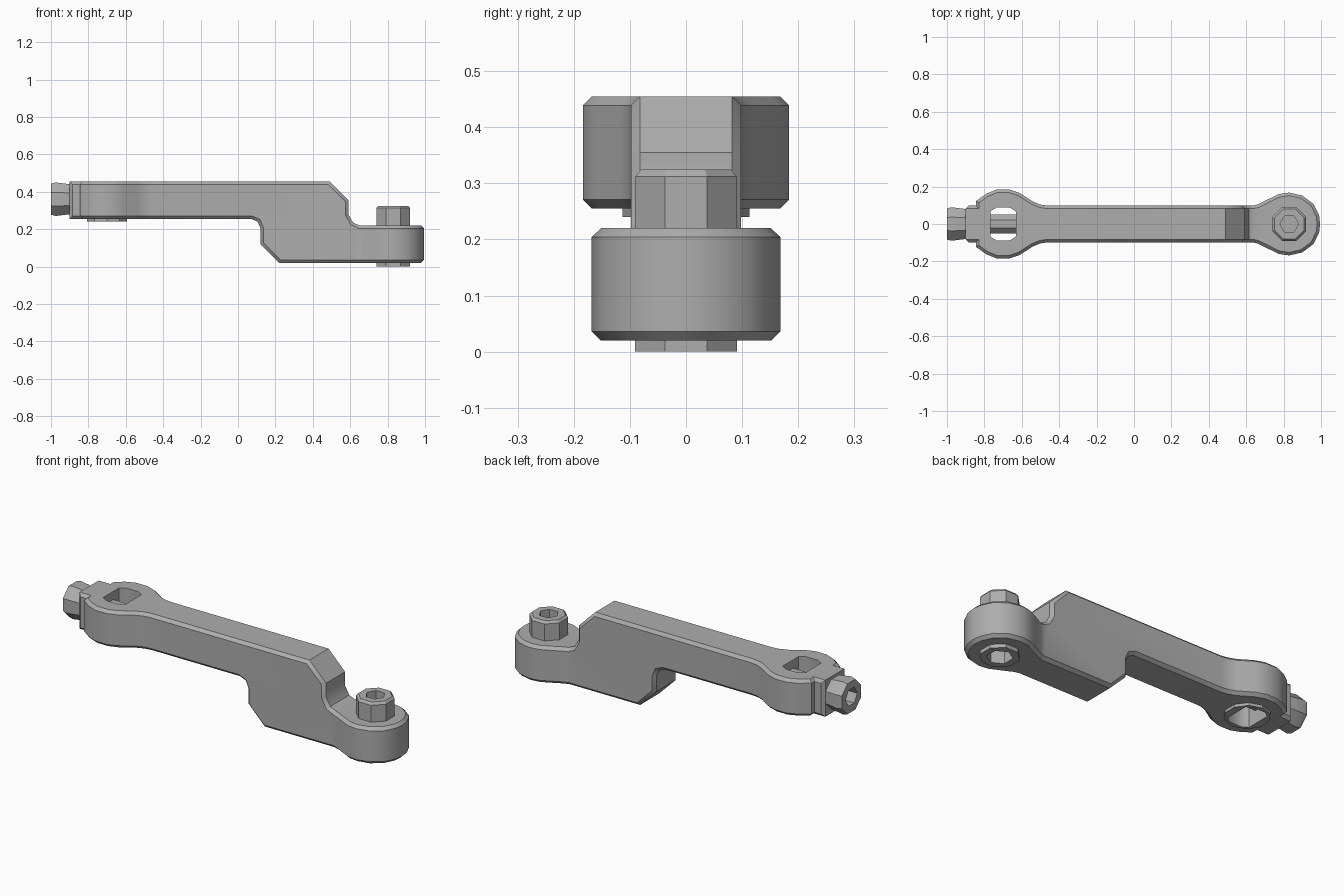
import bpy, bmesh, math
from mathutils import Vector, Matrix

cube = bpy.data.objects.get("Cube")
if cube:
    bpy.data.objects.remove(cube)

steel = bpy.data.materials.new("plain_grey_metal")
steel.use_nodes = True
GREY = (0.42, 0.42, 0.42, 1)
steel.diffuse_color = GREY
steel.node_tree.nodes["Principled BSDF"].inputs["Base Color"].default_value = GREY

UPRIGHT = Matrix.Identity(4)
SIDEWAYS = Matrix.Rotation(math.radians(90), 4, 'X')     # local z -> -y
ENDWAYS = Matrix.Rotation(math.radians(-90), 4, 'Y')     # local z -> -x


def inset(points, d):
    """Mitred inward offset of a counter-clockwise outline."""
    out = []
    for i, p in enumerate(points):
        p = Vector(p)
        a = (p - Vector(points[i - 1])).normalized()
        b = (Vector(points[(i + 1) % len(points)]) - p).normalized()
        na, nb = Vector((-a.y, a.x)), Vector((-b.y, b.x))
        out.append(p + (na + nb) * d / (1 + na.dot(nb)))
    return out


def loft(name, rings, matrix=UPRIGHT):
    """Closed solid from a stack of (outline, height) sections."""
    bm = bmesh.new()
    loops = [[bm.verts.new((x, y, z)) for x, y in pts] for pts, z in rings]
    for low, high in zip(loops, loops[1:]):
        for i in range(len(low)):
            j = (i + 1) % len(low)
            bm.faces.new((low[i], low[j], high[j], high[i]))
    bm.faces.new(loops[0][::-1])
    bm.faces.new(loops[-1])
    bmesh.ops.recalc_face_normals(bm, faces=bm.faces)
    mesh = bpy.data.meshes.new(name)
    bm.to_mesh(mesh)
    bm.free()
    mesh.transform(matrix)
    mesh.materials.append(steel)
    obj = bpy.data.objects.new(name, mesh)
    bpy.context.collection.objects.link(obj)
    return obj


def chamfered(name, pts, z0, z1, c, matrix=UPRIGHT):
    small = inset(pts, c)
    return loft(name, [(small, z0), (pts, z0 + c), (pts, z1 - c), (small, z1)], matrix)


def ngon(n, r, turn=0.5):
    return [(r * math.cos((i + turn) * math.tau / n),
             r * math.sin((i + turn) * math.tau / n)) for i in range(n)]


def mirrored(half):
    """Lower half outline, left to right, mirrored over y = 0."""
    return half + [(x, -y) for x, y in reversed(half) if y]


def combine(target, other, operation):
    mod = target.modifiers.new("combine", 'BOOLEAN')
    mod.operation, mod.solver, mod.object = operation, 'EXACT', other
    bpy.context.view_layer.update()
    graph = bpy.context.evaluated_depsgraph_get()
    mesh = bpy.data.meshes.new_from_object(target.evaluated_get(graph))
    target.modifiers.clear()
    target.data = mesh
    bpy.data.objects.remove(other)


def at(x, z):
    return Matrix.Translation((x, 0, z))


LEFT_X, RIGHT_X, CHAMFER = -0.70, 0.83, 0.016

# Stepped bar, drawn from the side
side = [(-0.9, 0.255), (0.07, 0.255), (0.105, 0.24), (0.12, 0.205), (0.12, 0.12),
        (0.22, 0.02), (0.8, 0.02), (0.8, 0.22), (0.65, 0.22), (0.615, 0.235),
        (0.59, 0.28), (0.59, 0.355), (0.49, 0.455), (-0.9, 0.455)]
body = chamfered("stepped_arm", side, -0.098, 0.098, CHAMFER, SIDEWAYS)

# Rounded eyes with flared necks
left_half = [(-0.845, -0.122), (-0.79, -0.162), (-0.735, -0.184), (-0.665, -0.184),
             (-0.61, -0.165), (-0.54, -0.12), (-0.5, -0.104), (-0.45, -0.096)]
combine(body, chamfered("clamp_eye", mirrored(left_half), 0.255, 0.455, CHAMFER), 'UNION')
right_half = [(0.63, -0.096), (0.665, -0.106), (0.725, -0.136), (0.775, -0.16),
              (0.83, -0.168), (0.9, -0.152), (0.96, -0.107), (0.99, -0.045), (0.995, 0)]
combine(body, chamfered("bolt_eye", mirrored(right_half), 0.02, 0.22, CHAMFER), 'UNION')

# Open hole through the clamp eye, with a bushing showing below
hole = mirrored([(-0.068, -0.068), (-0.035, -0.088), (0.035, -0.088), (0.068, -0.068)])
bushing = loft("clamp_bushing", [(ngon(10, 0.113), 0.24), (ngon(10, 0.113), 0.3)],
               at(LEFT_X, 0))
combine(body, bushing, 'UNION')
combine(body, loft("hole_cutter", [(hole, 0.1), (hole, 0.6)], at(LEFT_X, 0)), 'DIFFERENCE')

# Sleeve end under the bolt eye, with a hexagonal recess
sleeve = loft("bolt_sleeve", [(ngon(8, 0.098), 0.0), (ngon(8, 0.098), 0.06)],
              at(RIGHT_X, 0))
combine(body, sleeve, 'UNION')
recess = loft("recess_cutter", [(ngon(6, 0.064), -0.1), (ngon(6, 0.064), 0.11)],
              at(RIGHT_X, 0))
combine(body, recess, 'DIFFERENCE')

# Upright socket bolt
bolt = loft("upright_bolt", [(ngon(8, 0.098), 0.2), (ngon(8, 0.098), 0.312),
                             (ngon(8, 0.086), 0.325)], at(RIGHT_X, 0))
combine(bolt, loft("socket_cutter", [(ngon(6, 0.05, 0), 0.265), (ngon(6, 0.05, 0), 0.4)],
                   at(RIGHT_X, 0)), 'DIFFERENCE')

# Clamp bolt pointing out of the left end
clamp = loft("clamp_bolt", [(ngon(8, 0.084), 0.88), (ngon(8, 0.097), 0.975),
                            (ngon(8, 0.09), 1.0)], at(0, 0.36) @ ENDWAYS)
combine(clamp, loft("socket_cutter", [(ngon(6, 0.05), 0.945), (ngon(6, 0.05), 1.1)],
                    at(0, 0.36) @ ENDWAYS), 'DIFFERENCE')
shank = loft("clamp_bolt_shank", [(ngon(8, 0.054), 0.6), (ngon(8, 0.054), 0.8)],
             at(0, 0.36) @ ENDWAYS)

# Smooth the eye walls, keep all the other edges crisp
for obj in (body, bolt, clamp, shank):
    bpy.ops.object.select_all(action='DESELECT')
    obj.select_set(True)
    bpy.context.view_layer.objects.active = obj
    bpy.ops.object.shade_smooth_by_angle(angle=math.radians(32))
